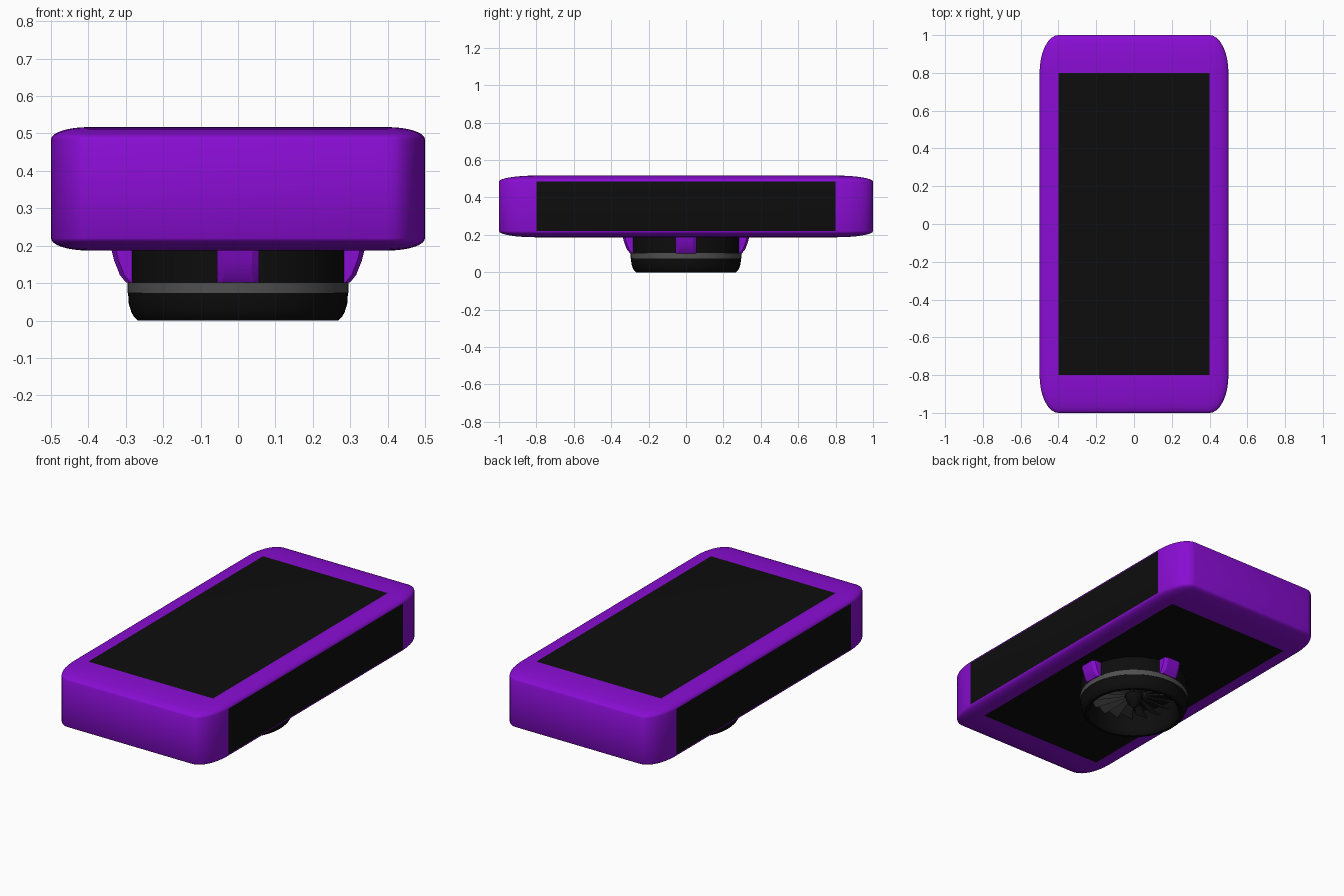
import bpy, bmesh
from math import cos, sin, pi
from mathutils import Matrix, Vector

if "Cube" in bpy.data.objects:
    bpy.data.objects.remove(bpy.data.objects["Cube"])


def material(name, rgb):
    m = bpy.data.materials.new(name)
    m.diffuse_color = (*rgb, 1)
    m.use_nodes = True
    m.node_tree.nodes["Principled BSDF"].inputs["Base Color"].default_value = m.diffuse_color
    return m


PURPLE = material("purple", (0.25, 0.004, 0.65))
BLACK = material("black", (0.004, 0.004, 0.004))
GREY = material("grey", (0.08, 0.08, 0.08))
DARK = material("dark_grey", (0.045, 0.045, 0.045))


def finish(bm, name, mats, angle=0.6, normals=True):
    if normals:
        bmesh.ops.recalc_face_normals(bm, faces=bm.faces)
    me = bpy.data.meshes.new(name)
    bm.to_mesh(me)
    bm.free()
    ob = bpy.data.objects.new(name, me)
    bpy.context.collection.objects.link(ob)
    for m in mats:
        me.materials.append(m)
    bpy.ops.object.select_all(action='DESELECT')
    ob.select_set(True)
    bpy.context.view_layer.objects.active = ob
    if angle:
        bpy.ops.object.shade_smooth_by_angle(angle=angle)
    return ob


def lathe(name, profile, mat, closed=True, n=48):
    """Spin an (r, z) profile around the z axis."""
    bm = bmesh.new()
    rings = [[bm.verts.new((r * cos(2 * pi * i / n), r * sin(2 * pi * i / n), z))
              for i in range(n)] for r, z in profile]
    k = len(rings)
    for a in range(k if closed else k - 1):
        lo, hi = rings[a], rings[(a + 1) % k]
        for i in range(n):
            j = (i + 1) % n
            bm.faces.new((lo[i], lo[j], hi[j], hi[i]))
    if not closed:
        bm.faces.new(rings[0])
        bm.faces.new(rings[-1])
    return finish(bm, name, [mat])


# Body: bevelled unit cube stretched to size, flat panels in black
bm = bmesh.new()
bmesh.ops.create_cube(bm, size=1)
bmesh.ops.bevel(bm, geom=bm.edges[:], offset=0.1, segments=8, profile=0.5,
                affect='EDGES', clamp_overlap=True)
for f in bm.faces:
    if f.calc_area() > 0.5 and abs(f.normal.y) < 0.5:
        f.material_index = 1
bmesh.ops.scale(bm, vec=(1, 2, 0.33), verts=bm.verts)
bmesh.ops.translate(bm, vec=(0, 0, 0.352), verts=bm.verts)
finish(bm, "body", [PURPLE, BLACK])

# Thruster housing, band and rounded lip
lathe("thruster_housing", [(0.29, 0.1), (0.29, 0.2), (0.24, 0.2), (0.24, 0.1)], BLACK)
lathe("thruster_band", [(0.296, 0.073), (0.296, 0.102), (0.245, 0.102), (0.245, 0.073)], GREY)
lathe("thruster_lip", [(0.294, 0.074), (0.292, 0.045), (0.285, 0.022), (0.278, 0.01),
                       (0.268, 0.0), (0.253, 0.0), (0.242, 0.012), (0.238, 0.03),
                       (0.238, 0.11), (0.26, 0.11)], BLACK)

# Back plate behind the fan and pointed hub
lathe("fan_backplate", [(0.241, 0.15), (0.241, 0.165)], BLACK, closed=False)
lathe("fan_hub", [(0.055, 0.15), (0.05, 0.1), (0.035, 0.06), (0.006, 0.03)],
      BLACK, closed=False, n=24)

# Fan blades: thin twisted boxes around the hub
bm = bmesh.new()
BLADES = 18
for i in range(BLADES):
    vs = bmesh.ops.create_cube(bm, size=1)["verts"]
    for v in vs:
        x, y, z = v.co
        tip = x > 0
        width = 0.075 if tip else 0.02
        p = Vector((0.238 if tip else 0.04, y * width, z * 0.006))
        v.co = Matrix.Rotation(0.5 if tip else 0.9, 4, 'X') @ p + Vector((0, 0, 0.115))
    bmesh.ops.rotate(bm, verts=vs, matrix=Matrix.Rotation(2 * pi * i / BLADES, 3, 'Z'))
finish(bm, "fan_blades", [DARK], angle=None)

# Four purple mounting brackets, narrower on their outer face
bm = bmesh.new()
sections = [(0.299, 0.101, 0.045), (0.316, 0.122, 0.036), (0.331, 0.16, 0.037), (0.341, 0.2, 0.039)]
for q in range(4):
    rot = Matrix.Rotation(q * pi / 2, 3, 'Z')
    rows = []
    for r, z, w in sections:
        pts = [(0.27, -0.056, z), (r - 0.012, -0.056, z), (r, -w, z),
               (r, w, z), (r - 0.012, 0.056, z), (0.27, 0.056, z)]
        rows.append([bm.verts.new(rot @ Vector(p)) for p in pts])
    for lo, hi in zip(rows, rows[1:]):
        for i in range(6):
            j = (i + 1) % 6
            bm.faces.new((lo[i], lo[j], hi[j], hi[i]))
    bm.faces.new(rows[0])
    bm.faces.new(rows[-1])
finish(bm, "mounting_brackets", [PURPLE], angle=0.4)
